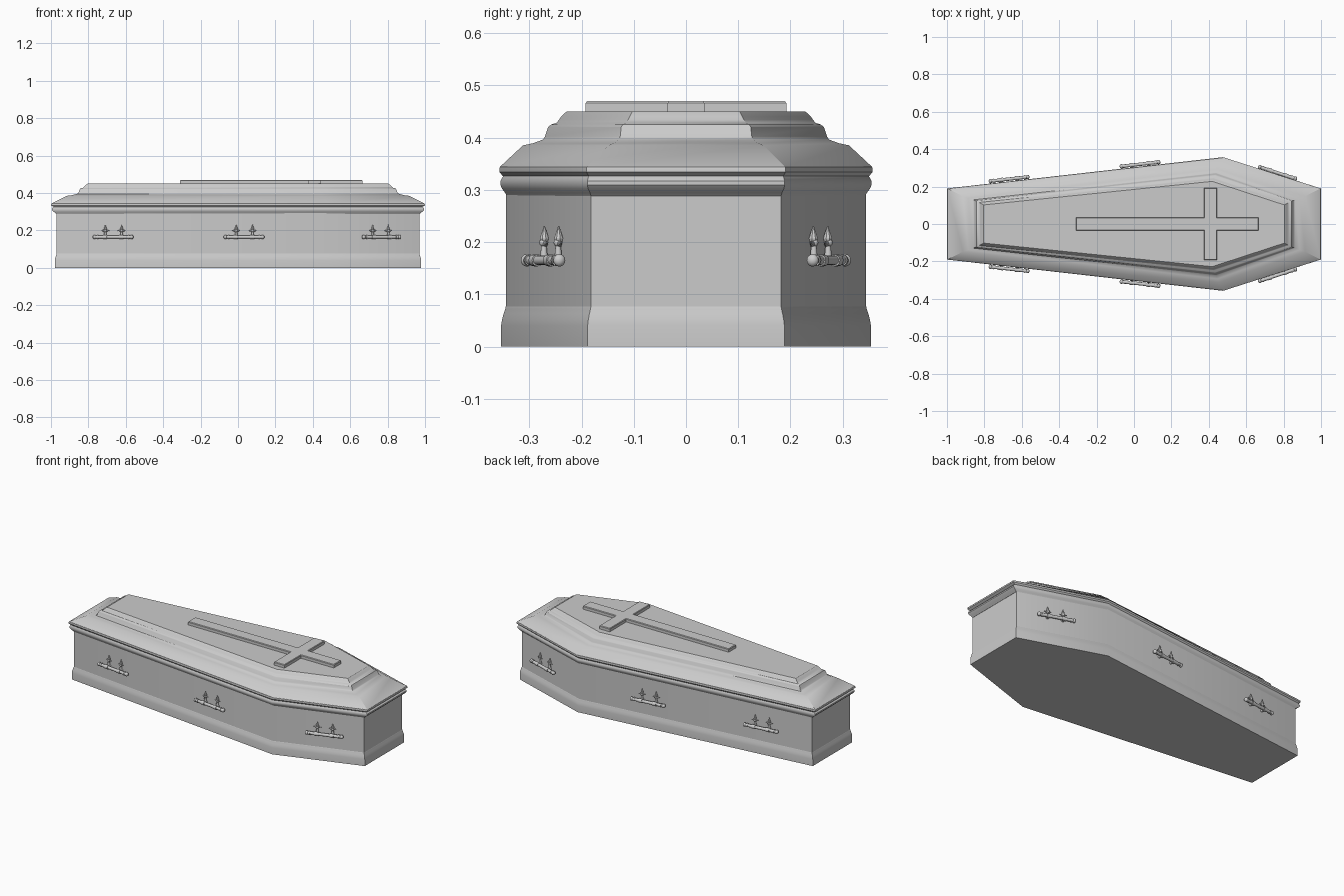
import bpy, bmesh, math
from mathutils import Matrix, Vector

if "Cube" in bpy.data.objects:
    bpy.data.objects.remove(bpy.data.objects["Cube"])

grey = bpy.data.materials.new("plain grey")
grey.use_nodes = True
colour = (0.6, 0.6, 0.6, 1)
grey.diffuse_color = colour
grey.node_tree.nodes["Principled BSDF"].inputs["Base Color"].default_value = colour


def finish(bm, name, angle=30):
    bmesh.ops.recalc_face_normals(bm, faces=bm.faces)
    mesh = bpy.data.meshes.new(name)
    bm.to_mesh(mesh)
    bm.free()
    mesh.materials.append(grey)
    obj = bpy.data.objects.new(name, mesh)
    bpy.context.collection.objects.link(obj)
    bpy.ops.object.select_all(action="DESELECT")
    obj.select_set(True)
    bpy.context.view_layer.objects.active = obj
    bpy.ops.object.shade_smooth_by_angle(angle=math.radians(angle))
    return obj


def loft(name, rings):
    """Stack six-sided rings given as (z, end x, shoulder y, end y, shoulder x)."""
    bm = bmesh.new()
    loops = []
    for z, ex, sy, ey, sx in rings:
        outline = [(-ex, -ey), (sx, -sy), (ex, -ey), (ex, ey), (sx, sy), (-ex, ey)]
        loops.append([bm.verts.new((x, y, z)) for x, y in outline])
    for low, high in zip(loops, loops[1:]):
        for i in range(6):
            j = (i + 1) % 6
            bm.faces.new((low[i], low[j], high[j], high[i]))
    bm.faces.new(loops[0][::-1])
    bm.faces.new(loops[-1])
    return finish(bm, name)


def wall_ring(z, sy):
    """Ring of the vertical walls, from its half width at the shoulder."""
    grow = sy - 0.345
    return (z, 0.97 + grow, sy, 0.182 + grow * 0.7, 0.472 + grow * 0.5)


# Base plinth, walls and lid rim mouldings
loft("base_plinth", [wall_ring(z, y) for z, y in (
    (0, 0.354), (0.04, 0.354), (0.052, 0.352), (0.063, 0.349),
    (0.072, 0.346), (0.077, 0.345), (0.081, 0.342))])
loft("coffin_body", [wall_ring(0.07, 0.345), wall_ring(0.295, 0.345)])
loft("lid_rim", [(z, 0.975 + (y - 0.345) * 2, y, 0.183 + (y - 0.345) * 0.6, 0.475) for z, y in (
    (0.288, 0.343), (0.294, 0.346), (0.302, 0.352), (0.309, 0.355),
    (0.317, 0.355), (0.323, 0.352), (0.326, 0.350), (0.329, 0.353),
    (0.334, 0.357), (0.341, 0.357), (0.345, 0.356))])

# Stepped lid: slope, cove, step and raised panel
loft("lid", [
    (0.344, 0.998, 0.356, 0.190, 0.480),
    (0.385, 0.915, 0.312, 0.148, 0.455),
    (0.389, 0.885, 0.293, 0.138, 0.447),
    (0.396, 0.860, 0.274, 0.129, 0.440),
    (0.402, 0.853, 0.270, 0.126, 0.437),
    (0.420, 0.846, 0.264, 0.124, 0.435),
    (0.425, 0.842, 0.258, 0.121, 0.433),
    (0.428, 0.830, 0.248, 0.115, 0.428),
    (0.434, 0.822, 0.243, 0.111, 0.424),
    (0.440, 0.816, 0.239, 0.108, 0.422),
    (0.446, 0.810, 0.233, 0.105, 0.420),
    (0.450, 0.804, 0.228, 0.102, 0.418)])

# Raised cross with sloping edges
bm = bmesh.new()
long_a, long_b, bar_a, bar_b, half, arm = -0.31, 0.665, 0.375, 0.445, 0.035, 0.192
upper = [(long_a, half), (bar_a, half), (bar_a, arm), (bar_b, arm), (bar_b, half), (long_b, half)]
outline = upper + [(x, -y) for x, y in reversed(upper)]
base = bm.faces.new([bm.verts.new((x, y, 0.448)) for x, y in outline])
wall = bmesh.ops.extrude_face_region(bm, geom=[base], use_keep_orig=True)
top = [f for f in wall["geom"] if isinstance(f, bmesh.types.BMFace)][0]
bmesh.ops.translate(bm, verts=top.verts, vec=(0, 0, 0.018))
bmesh.ops.inset_region(bm, faces=[top], thickness=0.004, depth=0)
bmesh.ops.translate(bm, verts=top.verts, vec=(0, 0, 0.004))
finish(bm, "lid_cross", 15)


# Handles: local x runs along the wall, local -y points outward
def ball(bm, centre, size, place, segments=12):
    m = place @ Matrix.Translation(centre) @ Matrix.Diagonal((*size, 1))
    bmesh.ops.create_uvsphere(bm, u_segments=segments, v_segments=8, radius=1, matrix=m)


def rod(bm, centre, r1, r2, depth, axis, place, sides=12):
    turn = Vector((0, 0, 1)).rotation_difference(Vector(axis)).to_matrix().to_4x4()
    bmesh.ops.create_cone(bm, cap_ends=True, segments=sides, radius1=r1, radius2=r2,
                          depth=depth, matrix=place @ Matrix.Translation(centre) @ turn)


def handle(name, place):
    bm = bmesh.new()
    out = -0.024
    rod(bm, (0, out, 0), 0.009, 0.009, 0.2, (1, 0, 0), place)
    for s in (-1, 1):
        ball(bm, (s * 0.1, out, 0), (0.01, 0.012, 0.012), place)
        rod(bm, (s * 0.083, out, 0), 0.011, 0.011, 0.007, (1, 0, 0), place)
        x = s * 0.044
        # Bracket, collar and pointed three-leaf ornament
        rod(bm, (x, out / 2, 0), 0.008, 0.008, -out, (0, 1, 0), place)
        rod(bm, (x, out, 0), 0.0115, 0.0115, 0.022, (1, 0, 0), place)
        rod(bm, (x, -0.008, 0.015), 0.008, 0.005, 0.03, (0, 0, 1), place)
        rod(bm, (x, -0.007, 0.035), 0.005, 0.009, 0.014, (0, 0, 1), place, 8)
        rod(bm, (x, -0.007, 0.054), 0.009, 0.001, 0.024, (0, 0, 1), place, 8)
        for t in (-1, 1):
            rod(bm, (x + t * 0.011, -0.007, 0.033), 0.007, 0.001, 0.022, (t, 0, 0.15), place, 8)
        ball(bm, (x, -0.009, 0.034), (0.008, 0.008, 0.008), place)
    finish(bm, name, 40)


tail, shoulder, head = Vector((-0.97, 0.182)), Vector((0.472, 0.345)), Vector((0.97, 0.182))
for label, x, a, b in (("foot", -0.665, tail, shoulder), ("middle", 0.035, tail, shoulder),
                       ("head", 0.76, shoulder, head)):
    p = a.lerp(b, (x - a.x) / (b.x - a.x))
    slope = math.atan2(b.y - a.y, b.x - a.x)
    for side, sign, turn in (("right", -1, -slope), ("left", 1, math.pi + slope)):
        handle(f"{label}_handle_{side}",
               Matrix.Translation((p.x, sign * p.y, 0.165)) @ Matrix.Rotation(turn, 4, "Z"))
